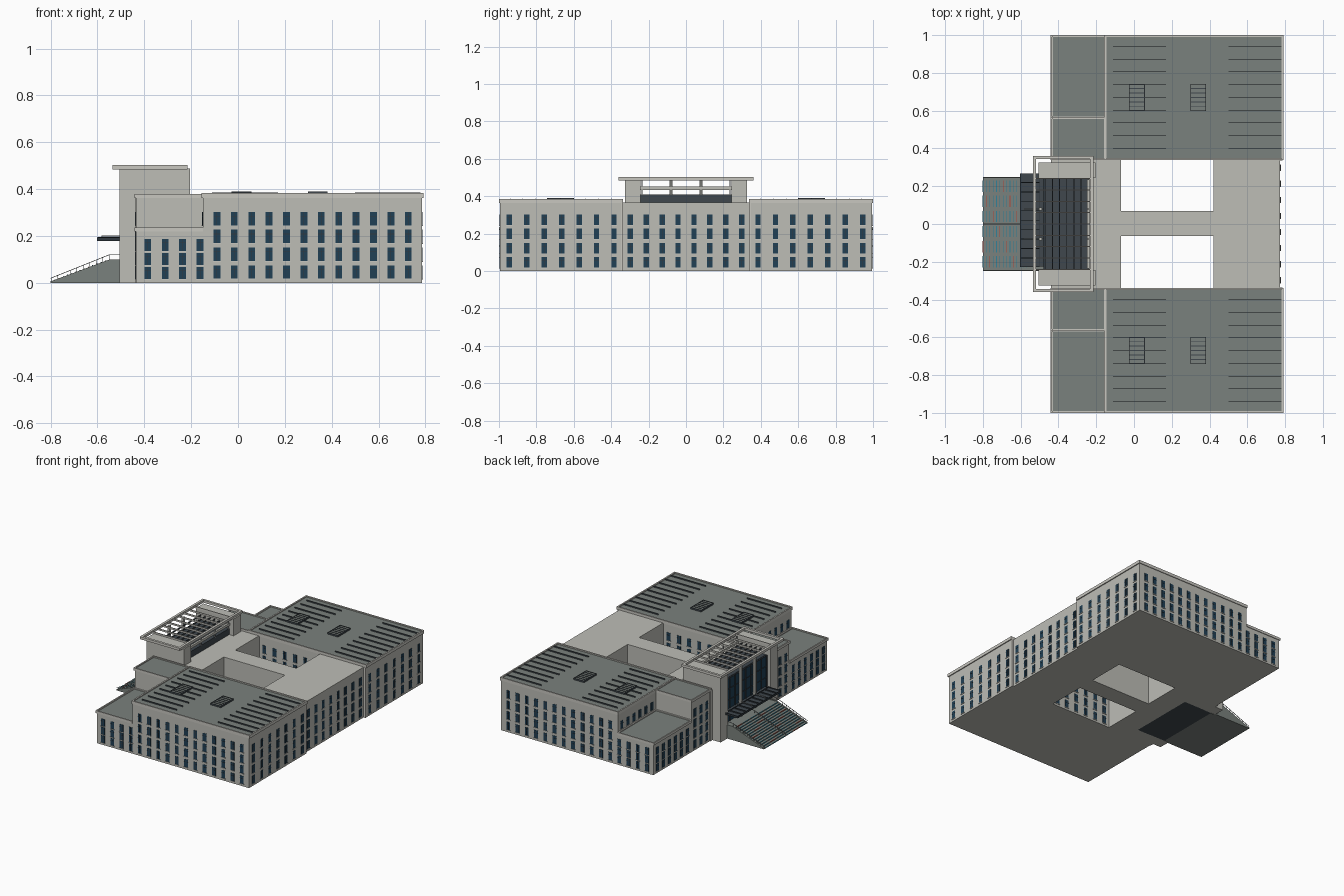
import bpy, bmesh

cube = bpy.data.objects.get("Cube")
if cube:
    bpy.data.objects.remove(cube, do_unlink=True)


def material(name, rgb):
    m = bpy.data.materials.new(name)
    m.use_nodes = True
    m.diffuse_color = (*rgb, 1)
    m.node_tree.nodes["Principled BSDF"].inputs["Base Color"].default_value = (*rgb, 1)
    return m


WALL = material("warm grey wall", (.51, .51, .47))
TRIM = material("pale trim", (.58, .57, .53))
ROOF = material("green grey roof", (.195, .22, .205))
SLATE = material("dark slate", (.05, .063, .075))
GLASS = material("blue glass", (.014, .05, .09))
FRAME = material("dark window frame", (.03, .04, .05))
TEAL = material("teal strip", (.03, .22, .32))
RED = material("red strip", (.45, .06, .04))
STEEL = material("grey railing", (.3, .32, .32))


def boxes(name, items, mat):
    """One object from boxes given as (x0, x1, y0, y1, z0, z1)."""
    bm = bmesh.new()
    for x0, x1, y0, y1, z0, z1 in items:
        vs = bmesh.ops.create_cube(bm, size=1)["verts"]
        for v in vs:
            v.co = (x1 if v.co.x > 0 else x0, y1 if v.co.y > 0 else y0, z1 if v.co.z > 0 else z0)
    return finish(name, bm, mat)


def finish(name, bm, mat):
    me = bpy.data.meshes.new(name)
    bm.to_mesh(me)
    bm.free()
    me.materials.append(mat)
    ob = bpy.data.objects.new(name, me)
    bpy.context.collection.objects.link(ob)
    return ob


def prism(name, outline, y0, y1, mat):
    """Side outline in x and z, extruded across y."""
    bm = bmesh.new()
    face = bm.faces.new([bm.verts.new((x, y0, z)) for x, z in outline])
    ext = bmesh.ops.extrude_face_region(bm, geom=[face])["geom"]
    bmesh.ops.translate(bm, vec=(0, y1 - y0, 0),
                        verts=[g for g in ext if isinstance(g, bmesh.types.BMVert)])
    bmesh.ops.recalc_face_normals(bm, faces=bm.faces)
    return finish(name, bm, mat)


def ring(x0, x1, y0, y1, z0, z1, w):
    return [(x0, x1, y0, y0 + w, z0, z1), (x0, x1, y1 - w, y1, z0, z1),
            (x0, x0 + w, y0 + w, y1 - w, z0, z1), (x1 - w, x1, y0 + w, y1 - w, z0, z1)]


def flip(items, s):
    """Mirror boxes across the centre line when s is -1."""
    return [(a, b, min(c * s, d * s), max(c * s, d * s), e, f) for a, b, c, d, e, f in items]


def spread(a, b, n):
    return [a + (b - a) * i / (n - 1) for i in range(n)]


def windows(name, axis, pos, out, centres, rows, s=1, w=.029, h=.057):
    """Glass plates with a frame, sill and crossbar on a wall facing x or y."""
    panes, frames, sills = [], [], []

    def plate(c, z, hw, hh, t):
        p, q = sorted((pos - out * .002, pos + out * t))
        if axis == "x":
            return (p, q, c - hw, c + hw, z - hh, z + hh)
        return (c - hw, c + hw, p, q, z - hh, z + hh)

    for c in centres:
        for z in rows:
            panes.append(plate(c, z, w / 2, h / 2, .002))
            frames.append(plate(c, z + h * .18, w / 2, .0012, .003))
            frames.append(plate(c, z, .001, h / 2, .003))
            sills.append(plate(c, z - h / 2 - .002, w / 2 + .002, .002, .005))
    boxes(name + "_glass", flip(panes, s), GLASS)
    boxes(name + "_bars", flip(frames, s), FRAME)
    boxes(name + "_sills", flip(sills, s), TRIM)


FLOORS = [.046, .122, .198, .274]
LOW = [.042, .102, .162]

# Two mirrored side wings
for s, side in ((1, "left"), (-1, "right")):
    boxes(side + "_wing_walls", flip([(-.15, .785, .345, .995, 0, .372),
                                      (-.435, -.15, .345, .56, 0, .372),
                                      (-.435, -.15, .56, .995, 0, .226)], s), WALL)
    boxes(side + "_wing_roof", flip([(-.145, .78, .35, .99, .37, .377),
                                     (-.43, -.155, .35, .555, .37, .375),
                                     (-.43, -.155, .565, .99, .224, .229)], s), ROOF)
    boxes(side + "_wing_cornice", flip(ring(-.155, .792, .338, 1, .362, .384, .01)
                                       + ring(-.442, -.15, .338, .566, .362, .38, .009)
                                       + ring(-.442, -.15, .56, 1, .218, .236, .009), s), TRIM)
    # Roof ribs and low hatches
    ribs = [(a, b, y - .0015, y + .0015, .376, .386)
            for a, b in ((-.11, .17), (.5, .78)) for y in spread(.4, .94, 9)]
    boxes(side + "_roof_ribs", flip(ribs, s), SLATE)
    hatches, slats = [], []
    for x in (-.025, .3):
        hatches.append((x, x + .08, .6, .74, .376, .386))
        slats += ring(x - .002, x + .082, .598, .742, .376, .389, .004)
        slats += [(x, x + .08, y - .002, y + .002, .38, .389) for y in spread(.623, .717, 5)]
    boxes(side + "_roof_hatches", flip(hatches, s), ROOF)
    boxes(side + "_hatch_slats", flip(slats, s), SLATE)
    # Wing windows
    windows(side + "_outer", "y", .995, 1, spread(-.09, .727, 12), FLOORS, s)
    windows(side + "_annex_side", "y", .995, 1, spread(-.385, -.162, 4), LOW, s, h=.052)
    windows(side + "_back", "x", .785, 1, spread(.385, .945, 7), FLOORS, s)
    windows(side + "_court", "y", .345, -1, spread(-.03, .38, 6), FLOORS, s)
    windows(side + "_annex_front", "x", -.435, -1, spread(.605, .95, 6), LOW, s, h=.052)
    windows(side + "_block_front", "x", -.435, -1, spread(.385, .52, 3), FLOORS, s)
    windows(side + "_upper_front", "x", -.15, -1, spread(.605, .95, 6), FLOORS[3:], s)

# Linking ranges around the two courtyards
boxes("link_ranges", [(.42, .772, -.345, .345, 0, .365), (-.24, -.07, -.345, .345, 0, .365),
                      (-.07, .42, -.063, .068, 0, .365)], WALL)
windows("back_link", "x", .772, 1, spread(-.298, .298, 8), FLOORS)
boxes("back_pilasters", [(.765, .786, y - .006, y + .006, 0, .365) for y in (-.342, .342)], TRIM)

# Entrance hall with flanking towers
boxes("hall_core", [(-.47, -.24, -.245, .245, 0, .41)], SLATE)
for s, side in ((1, "left"), (-1, "right")):
    boxes(side + "_tower", flip([(-.505, -.205, .243, .325, 0, .487),
                                 (-.44, -.2, .32, .35, 0, .365)], s), WALL)
boxes("hall_glazing", [(-.476, -.468, -.243, .243, .095, .405)], GLASS)
boxes("hall_mullions", [(-.481, -.47, y - .003, y + .003, .095, .41) for y in spread(-.24, .24, 9)]
      + [(-.48, -.47, -.243, .243, z - .002, z + .002) for z in (.17, .25, .33, .405)], FRAME)
boxes("hall_columns", [(-.503, -.487, y - .008, y + .008, .095, .487) for y in (-.08, .08)], WALL)

# Open roof frame above the hall
boxes("roof_frame", ring(-.535, -.215, -.36, .36, .484, .502, .017), TRIM)
boxes("roof_frame_slats", [(-.52, -.23, y - .003, y + .003, .487, .499)
                           for y in spread(-.24, .24, 9)], TRIM)
boxes("upper_beam", [(-.25, -.235, -.245, .245, .433, .451)], WALL)
boxes("upper_posts", [(-.248, -.238, y - .003, y + .003, .405, .487)
                      for y in (-.235, -.08, .08, .235)], STEEL)
boxes("upper_louvres", [(x - .002, x + .002, -.243, .243, .437, .447)
                        for x in spread(-.47, -.28, 6)], SLATE)

# Entrance canopy
boxes("canopy_slab", [(-.6, -.47, -.225, .265, .181, .187)], SLATE)
boxes("canopy_ribs", ring(-.603, -.5, -.228, .268, .179, .193, .004)
      + [(-.6, -.5, y - .002, y + .002, .186, .195) for y in spread(-.18, .22, 9)], FRAME)
boxes("canopy_ties", [(-.58, -.47, y - .002, y + .002, .198, .202) for y in (-.075, .08)]
      + [(-.582, -.577, y - .002, y + .002, .185, .202) for y in (-.075, .08)], STEEL)

# Entrance stair between sloping cheeks
X0, X1, TOP, N = -.8, -.55, .095, 14
run, rise = (X1 - X0) / N, TOP / N
outline = [(X0, 0)]
for i in range(N):
    outline += [(X0 + i * run, (i + 1) * rise), (X0 + (i + 1) * run, (i + 1) * rise)]
outline += [(-.47, TOP), (-.47, 0)]
prism("stair_flight", outline, -.24, .24, ROOF)
cheek = [(X0, 0), (X0, .006), (X1, TOP + .004), (-.5, TOP + .004), (-.5, 0)]
for s, side in ((1, "left"), (-1, "right")):
    y0, y1 = sorted((s * .24, s * .25))
    prism(side + "_stair_cheek", cheek, y0, y1, ROOF)

# Coloured strips on the step edges
teal, red = [], []
for i in range(N):
    x, z = X0 + i * run, (i + 1) * rise
    for j, (a, b) in enumerate(zip(spread(-.23, .17, 6), spread(-.17, .23, 6))):
        strip = (x - .001, x + .002, a, b, z - .003, z + .001)
        (red if (i + j * 2) % 7 == 2 else teal).append(strip)
boxes("teal_step_edges", teal, TEAL)
boxes("red_step_edges", red, RED)

# Handrails with posts
for y, side in ((.245, "left"), (0, "middle"), (-.245, "right")):
    rail = [(X0, .018), (X1, .118), (-.505, .118), (-.505, .121), (X1, .121), (X0, .021)]
    prism(side + "_handrail", rail, y - .0015, y + .0015, STEEL)
    posts = []
    for x in spread(X0 + .002, X1, 10):
        z = (x - X0) / (X1 - X0) * .1
        posts.append((x - .001, x + .001, y - .001, y + .001, z, z + .02))
    boxes(side + "_rail_posts", posts, STEEL)
